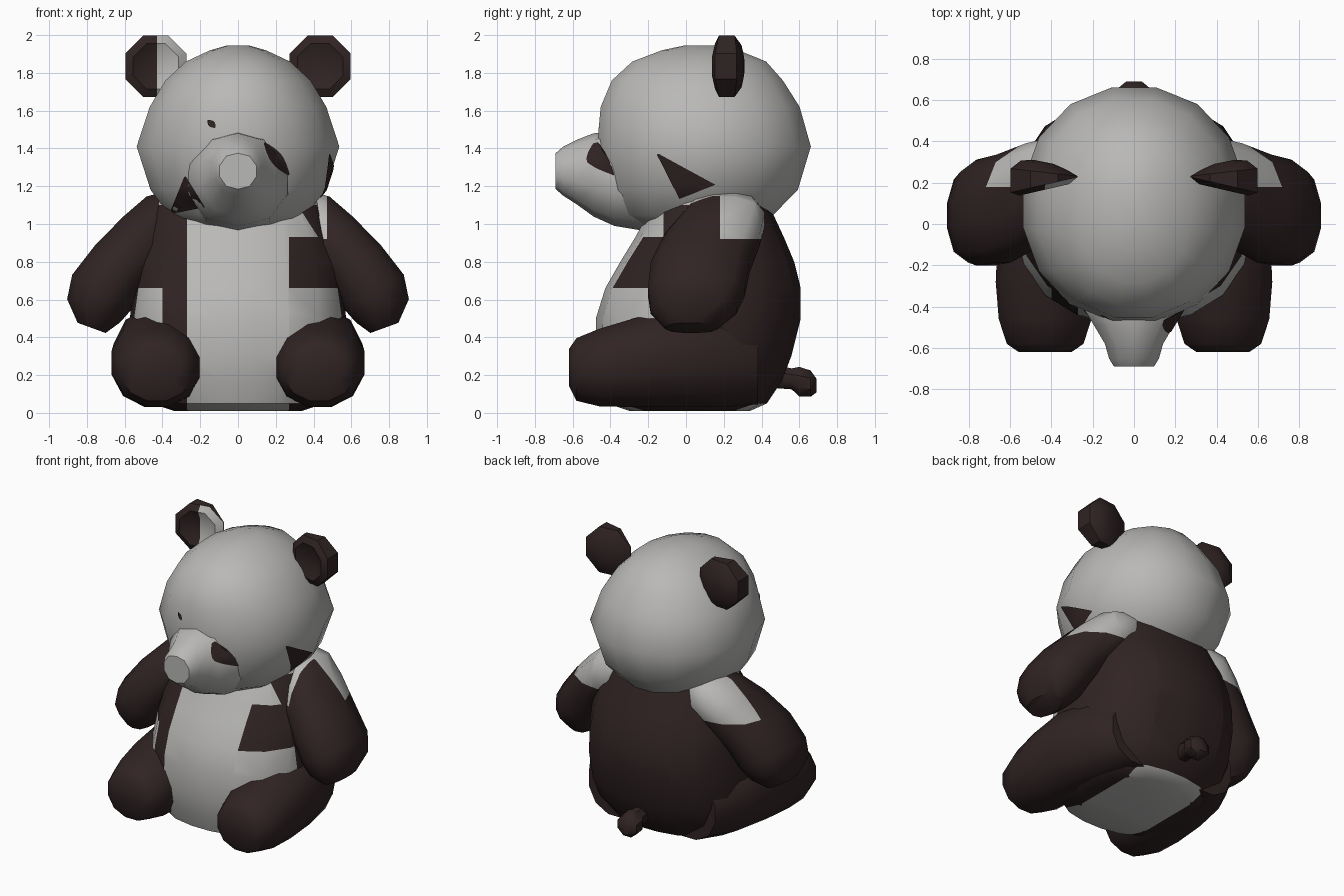
import bpy, bmesh, math
from mathutils import Vector

if "Cube" in bpy.data.objects:
    bpy.data.objects.remove(bpy.data.objects["Cube"])


def material(name, rgb):
    m = bpy.data.materials.new(name)
    m.diffuse_color = (*rgb, 1)
    m.use_nodes = True
    m.node_tree.nodes["Principled BSDF"].inputs["Base Color"].default_value = m.diffuse_color
    return m


LIGHT = material("light_grey_fur", (0.485, 0.48, 0.47))
DARK = material("dark_brown_fur", (0.030, 0.017, 0.017))


def finish(name, bm, rule, angle=42, cuts=()):
    """Cut along colour borders, colour faces (rule True = dark), make the object."""
    for axis, value in cuts:
        n = Vector((axis == 'x', axis == 'y', axis == 'z'))
        bmesh.ops.bisect_plane(bm, geom=bm.verts[:] + bm.edges[:] + bm.faces[:],
                               plane_co=n * value, plane_no=n, dist=0.0005)
    bmesh.ops.recalc_face_normals(bm, faces=bm.faces[:])
    me = bpy.data.meshes.new(name)
    for f in bm.faces:
        f.normal_update()
        f.material_index = 1 if rule(f.calc_center_median(), f.normal) else 0
    bm.to_mesh(me)
    bm.free()
    me.materials.append(LIGHT)
    me.materials.append(DARK)
    ob = bpy.data.objects.new(name, me)
    bpy.context.collection.objects.link(ob)
    bpy.ops.object.select_all(action='DESELECT')
    ob.select_set(True)
    bpy.context.view_layer.objects.active = ob
    bpy.ops.object.shade_smooth_by_angle(angle=math.radians(angle))
    return ob


def loft(name, rings, rule, sides=14, power=2.0, angle=42, cuts=()):
    """Skin over rings given as (centre, half axis u, half axis v)."""
    bm = bmesh.new()
    loops = []
    for c, u, v in rings:
        loop = []
        for i in range(sides):
            a = 2 * math.pi * (i + 0.5) / sides
            co, si = math.cos(a), math.sin(a)
            k = (abs(co) ** power + abs(si) ** power) ** (-1 / power)
            loop.append(bm.verts.new(Vector(c) + Vector(u) * co * k + Vector(v) * si * k))
        loops.append(loop)
    for a, b in zip(loops, loops[1:]):
        for i in range(sides):
            j = (i + 1) % sides
            bm.faces.new((a[i], a[j], b[j], b[i]))
    bm.faces.new(loops[0])
    bm.faces.new(loops[-1])
    return finish(name, bm, rule, angle, cuts)


def upright(table):
    """Rings stacked in z from (z, front y, back y, half width)."""
    return [((0, (f + b) / 2, z), (w, 0, 0), (0, (b - f) / 2, 0)) for z, f, b, w in table]


def lengthwise(table):
    """Rings along y from (y, x, z, half width, half height)."""
    return [((x, y, z), (w, 0, 0), (0, 0, h)) for y, x, z, w, h in table]


def is_dark(c, n):
    return True


def is_light(c, n):
    return False


def body_dark(c, n):
    if c.z > 1.1:
        return False
    if n.z < -0.7:                      # underside
        return abs(c.x) > 0.24
    if c.y > -0.12:                     # back and flanks
        return True
    if c.x > 0.27:                      # dark strap on the right of the chest
        return 0.66 < c.z < 0.93
    if c.x < -0.27:                     # longer strap on the left
        return c.x > -0.40 or c.z > 0.66
    return False


# Torso: light belly and neck, dark back
loft("body", upright([
    (0.01, -0.30, 0.34, 0.34), (0.05, -0.42, 0.43, 0.46), (0.17, -0.46, 0.51, 0.54),
    (0.30, -0.48, 0.56, 0.575), (0.50, -0.48, 0.61, 0.575), (0.66, -0.43, 0.61, 0.56),
    (0.80, -0.35, 0.575, 0.54), (0.93, -0.27, 0.52, 0.51), (1.08, -0.19, 0.45, 0.45),
    (1.20, -0.10, 0.40, 0.41)]), body_dark, sides=20, power=2.4,
    cuts=[('y', -0.12), ('x', 0.27), ('x', -0.27), ('x', -0.4), ('z', 1.1)])

# Head and muzzle
head = loft("head", upright([
    (0.97, -0.22, 0.34, 0.26), (1.05, -0.36, 0.47, 0.37), (1.18, -0.44, 0.60, 0.47),
    (1.41, -0.48, 0.67, 0.545), (1.62, -0.46, 0.61, 0.475), (1.76, -0.40, 0.52, 0.39),
    (1.86, -0.29, 0.43, 0.28), (1.92, -0.13, 0.28, 0.15), (1.945, -0.01, 0.18, 0.06)]),
    is_light, sides=16, power=2.1, angle=60)
muzzle = loft("muzzle", lengthwise([
    (-0.69, 0, 1.28, 0.10, 0.095), (-0.65, 0, 1.28, 0.125, 0.13), (-0.58, 0, 1.275, 0.145, 0.17),
    (-0.49, 0, 1.26, 0.20, 0.22), (-0.38, 0, 1.24, 0.27, 0.25), (-0.2, 0, 1.22, 0.28, 0.26)]),
    is_light, sides=10, power=2.3)
bpy.context.view_layer.update()


def patch(name, start, end, across, width, ray):
    """Thin dark plate laid on the face, running from start to end as seen along ray."""
    bm = bmesh.new()
    start, end, across, ray = Vector(start), Vector(end), Vector(across), Vector(ray)
    rows = []
    for i in range(9):
        t = i / 8
        row = []
        for s in (-1, -0.5, 0, 0.5, 1):
            p = start.lerp(end, t) + across * s * width(t) - ray * 2
            hits = [h[1] for h in (o.ray_cast(p, ray) for o in (head, muzzle)) if h[0]]
            q = min(hits, key=lambda h: (h - p).length) if hits else p + ray * 2
            row.append(bm.verts.new(q - ray * 0.008))
        rows.append(row)
    for a, b in zip(rows, rows[1:]):
        for k in range(4):
            bm.faces.new((a[k], a[k + 1], b[k + 1], b[k]))
    finish(name, bm, is_dark)


def slit(w):
    return lambda t: w * (0.15 + math.sin(math.pi * t))


def wedge(w):
    return lambda t: w * (0.05 + t)


# Eye slits, and dark wedges running from the shoulders onto the cheeks
patch("eye_right", (0.14, 0, 1.43), (0.27, 0, 1.26), (1, 0, 0.8), slit(0.022), (0, 1, 0))
patch("eye_left", (-0.16, 0, 1.55), (-0.12, 0, 1.51), (1, 0, 0.8), slit(0.012), (0, 1, 0))
patch("cheek_right", (0, -0.15, 1.37), (0, 0.06, 1.17), (0, 1, 0.4), wedge(0.09), (-1, 0, 0))
patch("cheek_left", (-0.28, 0, 1.25), (-0.27, 0, 1.07), (1, 0, 0.2), wedge(0.09), (0, 1, 0))

for side, s in (("left", -1), ("right", 1)):
    # Ear: octagonal wedge, thinner toward the head
    def ear_dark(c, n, s=s):
        return not (s < 0 and n.y < -0.3 and c.x > -0.43)

    rings = [((s * 0.435, y, 1.835), (s * r, lean, 0), (0, 0, r)) for y, r, lean in [
        (0.19, 0.07, -0.01), (0.165, 0.13, -0.03), (0.19, 0.175, -0.04),
        (0.25, 0.175, 0.02), (0.285, 0.12, 0.025), (0.30, 0.05, 0.01)]]
    loft(f"ear_{side}", rings, ear_dark, sides=8, angle=40, cuts=[('x', -0.43)])

    # Arm: hangs outward from a partly light shoulder to a broad dark paw
    arm = [(0.27, 0.21, 1.09, 0.13, 0.17, 45), (0.37, 0.20, 1.03, 0.165, 0.22, 45),
           (0.49, 0.14, 0.92, 0.17, 0.255, 45), (0.63, 0.075, 0.77, 0.175, 0.265, 42),
           (0.72, 0.055, 0.64, 0.185, 0.26, 30), (0.765, 0.04, 0.54, 0.155, 0.23, 24),
           (0.775, 0.03, 0.45, 0.08, 0.14, 20)]
    rings = []
    for x, y, z, w, d, deg in arm:
        a = math.radians(deg)
        rings.append(((s * x, y, z), (s * w * math.cos(a), 0, w * math.sin(a)), (0, d, 0)))

    def arm_dark(c, n, s=s):
        back = c.y > 0.18 and c.z > 0.92
        front = s > 0 and c.y < 0.18 and c.x < 0.47 and c.z > 0.92
        return not (back or front)

    loft(f"arm_{side}", rings, arm_dark, sides=12, power=2.5,
         cuts=[('y', 0.18), ('z', 0.92), ('x', 0.47)])

    # Leg: stretched forward along the ground to a round sole
    loft(f"leg_{side}", lengthwise([(y, s * x, z, w, h) for y, x, z, w, h in [
        (-0.62, 0.43, 0.24, 0.13, 0.10), (-0.58, 0.43, 0.23, 0.19, 0.17),
        (-0.46, 0.43, 0.24, 0.23, 0.21), (-0.28, 0.43, 0.265, 0.245, 0.24),
        (-0.05, 0.41, 0.295, 0.255, 0.27), (0.20, 0.36, 0.29, 0.25, 0.265),
        (0.38, 0.29, 0.26, 0.21, 0.22)]]), is_dark, sides=12, power=2.2)

# Tail: short stub with a knob
loft("tail", lengthwise([
    (0.42, 0, 0.20, 0.07, 0.07), (0.56, 0, 0.18, 0.06, 0.06), (0.60, 0, 0.165, 0.085, 0.085),
    (0.66, 0, 0.155, 0.08, 0.075), (0.69, 0, 0.145, 0.04, 0.04)]), is_dark, sides=8)
